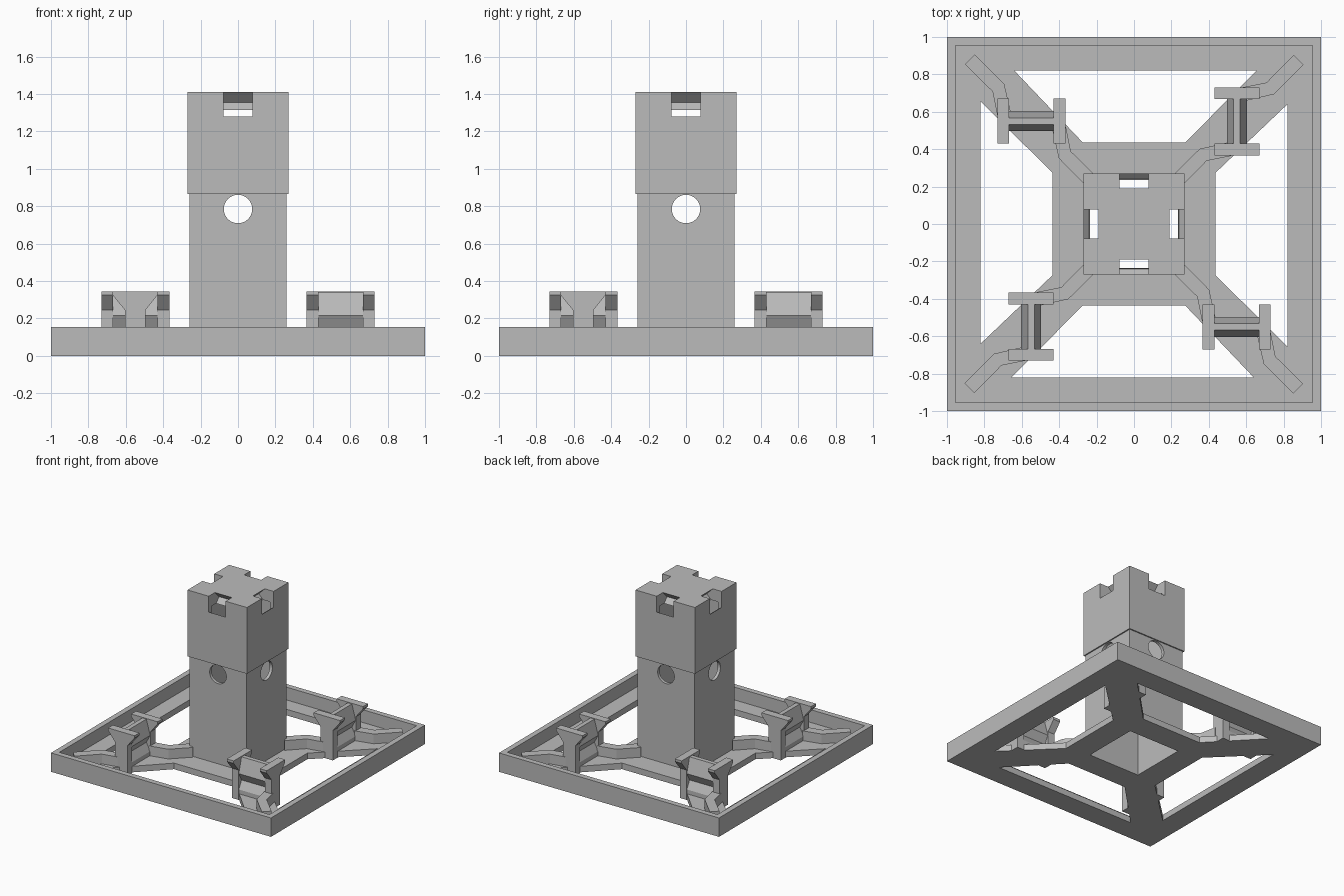
import bpy
import math
from mathutils import Vector, Matrix

cube = bpy.data.objects.get("Cube")
if cube:
    bpy.data.objects.remove(cube, do_unlink=True)

grey = bpy.data.materials.new("plain grey")
grey.use_nodes = True
grey.diffuse_color = (0.5, 0.5, 0.5, 1)
grey.node_tree.nodes["Principled BSDF"].inputs["Base Color"].default_value = (0.5, 0.5, 0.5, 1)

TURNS = [Matrix.Rotation(i * math.pi / 2, 4, 'Z') for i in range(4)]


def prism(name, profile, origin, u, v, w, turn=Matrix()):
    """Extrude a 2D profile lying in the u, v axes along the vector w."""
    o, u, v, w = (Vector(a) for a in (origin, u, v, w))
    n = len(profile)
    ring = [o + u * a + v * b for a, b in profile]
    verts = [turn @ p for p in ring + [p + w for p in ring]]
    faces = [list(range(n))[::-1], list(range(n, 2 * n))]
    faces += [[i, (i + 1) % n, n + (i + 1) % n, n + i] for i in range(n)]
    if u.cross(v).dot(w) < 0:
        faces = [f[::-1] for f in faces]
    mesh = bpy.data.meshes.new(name)
    mesh.from_pydata(verts, [], faces)
    mesh.materials.append(grey)
    obj = bpy.data.objects.new(name, mesh)
    bpy.context.collection.objects.link(obj)
    return obj


def plan(name, outline, z0, z1, turn=Matrix()):
    return prism(name, outline, (0, 0, z0), (1, 0, 0), (0, 1, 0), (0, 0, z1 - z0), turn)


def square(name, half, z0, z1):
    return plan(name, [(-half, -half), (half, -half), (half, half), (-half, half)], z0, z1)


def cut(obj, cutters):
    for c in cutters:
        c.hide_render = True
        mod = obj.modifiers.new("cut", 'BOOLEAN')
        mod.operation = 'DIFFERENCE'
        mod.solver = 'EXACT'
        mod.object = c
        bpy.context.view_layer.objects.active = obj
        bpy.ops.object.modifier_apply(modifier=mod.name)
        bpy.data.objects.remove(c, do_unlink=True)


def mirrored(half_profile):
    return half_profile + [(-a, b) for a, b in reversed(half_profile)]


FLOOR, LIP, WALL = 0.05, 0.155, 0.235

# Tray with raised lip, cross-shaped floor and open centre
tray = square("tray", 1, 0, LIP)
opening = [(-0.275, 0.437), (0.275, 0.437), (0.655, 0.82), (-0.64, 0.82)]
cut(tray, [square("recess", 0.955, FLOOR, 0.5), square("bore", WALL, -0.5, 0.5)]
    + [plan("floor_opening", opening, -0.5, 0.5, t) for t in TURNS])

# Hollow tower shaft with round holes through the four walls
shaft = square("tower_shaft", 0.26, FLOOR, 0.865)
disc = [(0.076 * math.cos(a * math.pi / 24), 0.785 + 0.076 * math.sin(a * math.pi / 24))
        for a in range(48)]
cut(shaft, [square("bore", WALL, -0.5, 1.1)]
    + [prism("round_hole", disc, (0, -0.5, 0), (1, 0, 0), (0, 0, 1), (0, 0.4, 0), t)
       for t in TURNS])

# Tower head with four slanted notches opening into the hollow
head = square("tower_head", 0.27, 0.865, 1.41)
notch = [(0.135, 1.355), (0.24, 1.25), (0.54, 1.55), (0.435, 1.655)]
cut(head, [square("bore", WALL, 0.5, 1.315)]
    + [prism("notch", notch, (0, -0.077, 0), (1, 0, 0), (0, 0, 1), (0, 0.154, 0), t)
       for t in TURNS])

# Clips on the four arms: two Y-shaped ends joined by a waisted bar
end_shape = mirrored([(0.055, 0), (0.055, 0.245), (0.12, 0.325), (0.12, 0.345)])
bar_shape = mirrored([(0.053, FLOOR), (0.053, 0.085), (0.018, 0.15),
                      (0.053, 0.215), (0.018, 0.34)])


def rib(name, path, turn):
    """Upright strip of constant width along a bent plan path."""
    pts = [Vector(p) for p in path]
    left, right = [], []
    for i, p in enumerate(pts):
        d = (pts[min(i + 1, len(pts) - 1)] - pts[max(i - 1, 0)]).normalized() * 0.037
        left.append((p.x - d.y, p.y + d.x))
        right.append((p.x + d.y, p.y - d.x))
    plan(name, right + left[::-1], FLOOR - 0.01, 0.13, turn)


for t in TURNS:
    for side, x in (("inner", -0.43), ("outer", -0.73)):
        prism("clip_end_" + side, end_shape, (x, 0.55, 0), (0, 1, 0), (0, 0, 1),
              (0.063, 0, 0), t)
    prism("clip_bar", bar_shape, (-0.68, 0.55, 0), (0, 1, 0), (0, 0, 1), (0.26, 0, 0), t)
    rib("outer_rib", [(-0.877, 0.88), (-0.725, 0.728), (-0.695, 0.59)], t)
    rib("inner_rib", [(-0.245, 0.245), (-0.37, 0.37), (-0.4, 0.51)], t)
